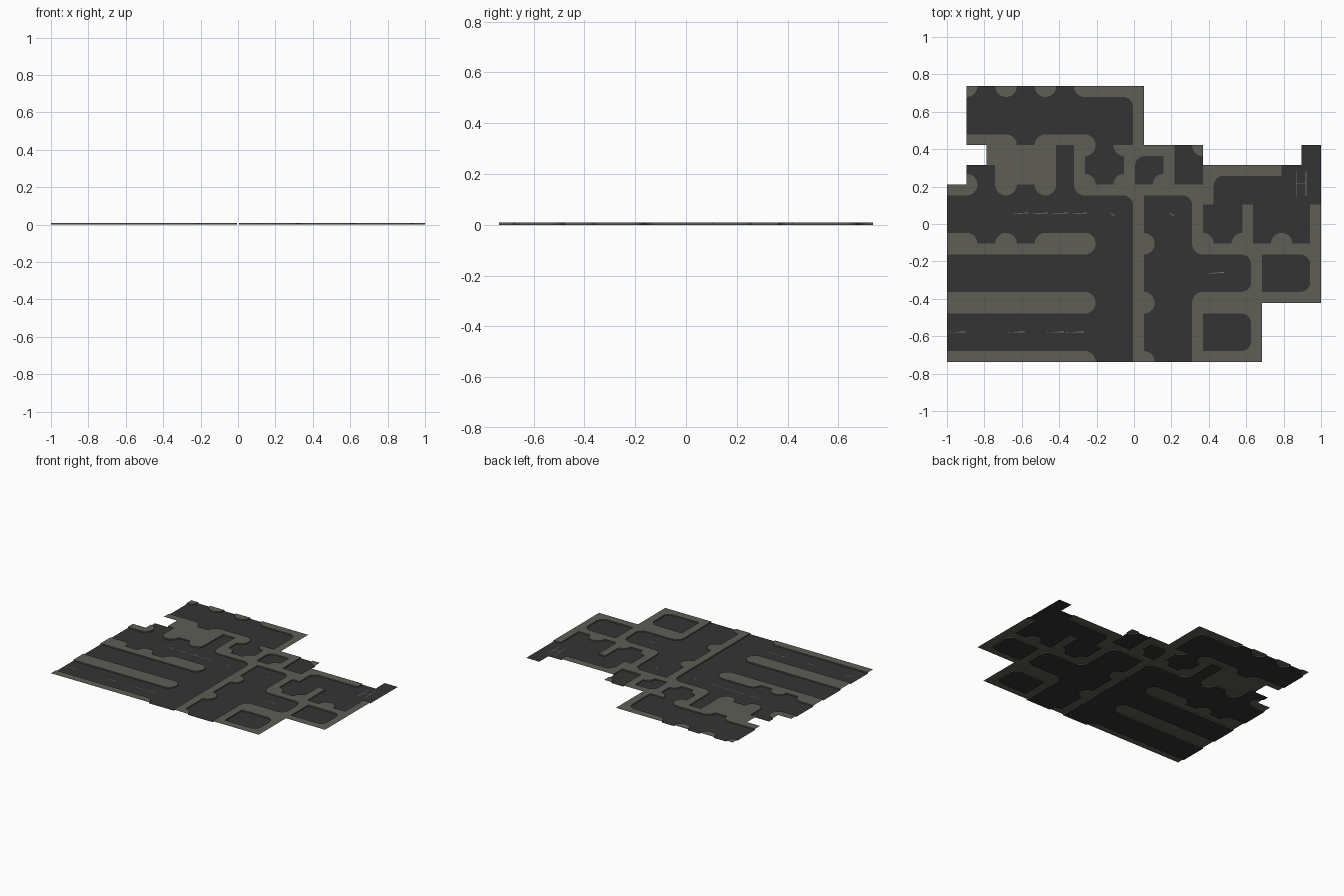
import bpy, math
from mathutils import Vector
from mathutils.geometry import delaunay_2d_cdt

if "Cube" in bpy.data.objects:
    bpy.data.objects.remove(bpy.data.objects["Cube"])

T = 2 / 19      # tile size: the plan is 19 x 14 tiles
W = 0.55        # pavement width and corner radius, in tiles
H = 0.008       # kerb height


def material(name, rgb):
    m = bpy.data.materials.new(name)
    m.diffuse_color = (*rgb, 1)
    m.use_nodes = True
    m.node_tree.nodes["Principled BSDF"].inputs["Base Color"].default_value = m.diffuse_color
    return m


ASPHALT = material("asphalt", (0.034, 0.034, 0.034))
PAVING = material("paving", (0.112, 0.112, 0.092))
PAINT = material("road_paint", (0.17, 0.17, 0.16))


def rect(a, b, c, d):
    return [(a, b), (c, b), (c, d), (a, d)]


def arc(cx, cy, r, a0, a1, n):
    return [(cx + r * math.cos(math.radians(a0 + (a1 - a0) * i / n)),
             cy + r * math.sin(math.radians(a0 + (a1 - a0) * i / n))) for i in range(n + 1)]


def disc(x, y):
    return arc(x, y, W, 0, 360, 24)[:-1]


def quarter(x, y, a):
    return [(x, y)] + arc(x, y, W, a, a + 90, 6)


def fillet(x, y, sx, sy, r=0.5):
    # paving that rounds off an inner road corner; sx, sy point into the road
    pts = [(x, y)] + [(x + sx * (r - r * math.cos(t * math.pi / 12)),
                       y + sy * (r - r * math.sin(t * math.pi / 12))) for t in range(7)]
    return pts if sx * sy < 0 else pts[::-1]


# site outline as overlapping blocks
site = [rect(*r) for r in [
    (1, 11, 10, 14), (2, 10, 13, 11), (1, 9, 19, 10), (18, 10, 19, 11),
    (0, 3, 19, 9), (0, 0, 16, 3)]]

# northern blocks
north = [rect(*r) for r in [
    (7, 14 - W, 10, 14), (10 - W, 11, 10, 14), (1, 11, 3, 11 + W), (5, 11, 7, 11 + W),
    (2, 10, 5 + W, 11), (3 - W, 9, 5 + W, 11), (7 - W, 9, 7, 11),
    (9, 9, 9 + W, 11), (9, 11 - W, 11 + W, 11), (11, 9, 11 + W, 11)]]
north += [disc(x, 14) for x in (1, 3, 5, 7)]
north += [disc(x, 11) for x in (3, 5, 7)]
north += [disc(x, 9) for x in (1, 3, 5, 7, 9, 11)]
north += [quarter(9, 11, 180), quarter(13, 11, 180),
          fillet(10 - W, 14 - W, -1, -1), fillet(9 + W, 11 - W, 1, -1)]

# western bars and central divider
west = [rect(*r) for r in [
    (0, 9 - W, 1, 9), (7, 9 - W, 13 + W, 9), (0, 6 - W, 7, 6), (0, 6, 1, 6 + W),
    (5, 6, 7, 6 + W), (0, 3 - W, 7, 3 + W), (0, 0, 7, W), (10 - W, 0, 10, 9)]]
west += [disc(x, 6) for x in (1, 3, 5, 7, 10)]
west += [disc(x, y) for x in (7, 10) for y in (0, 3)]
west += [fillet(10 - W, 9 - W, -1, -1)]

# eastern blocks
east = [rect(*r) for r in [
    (13 - W, 6, 13, 9), (13, 8, 13 + W, 10), (13, 10 - W, 17, 10), (13, 6 - W, 19, 6),
    (15, 6, 15 + W, 8), (19 - W, 3, 19, 8), (13, 3 - W, 16, 3), (13, 3, 19, 3 + W),
    (16 - W, 0, 16, 6), (13 - W, 0, 13, 3), (13 - W, 0, 16, W)]]
east += [disc(x, 6) for x in (13, 15, 17)] + [disc(13, 3)]
east += [fillet(13 - W, 9 - W, -1, -1), fillet(13 + W, 10 - W, 1, -1)]
for x in (16 - W, 19 - W):
    east += [fillet(x, 6 - W, -1, -1), fillet(x, 3 + W, -1, 1)]
east += [fillet(16 - W, 3 - W, -1, -1), fillet(16 - W, W, -1, 1)]

# overlay all outlines, then sort the pieces into road and pavement
polys = site + north + west + east
pts, loops = [], []
for p in polys:
    loops.append(list(range(len(pts), len(pts) + len(p))))
    pts += [Vector(q) for q in p]
vs, _, fs, _, _, origin = delaunay_2d_cdt(pts, [], loops, 1, 1e-4)
road, paving = [], []
for f, o in zip(fs, origin):
    if any(i < len(site) for i in o):
        (paving if any(i >= len(site) for i in o) else road).append(list(f))


def build(name, verts, faces, mat):
    me = bpy.data.meshes.new(name)
    me.from_pydata(verts, [], faces)
    me.materials.append(mat)
    ob = bpy.data.objects.new(name, me)
    bpy.context.collection.objects.link(ob)
    return ob


low = [((v.x - 9.5) * T, (v.y - 7) * T, 0) for v in vs]
high = [(x, y, H) for x, y, _ in low]


def edges(faces):
    return {(f[i], f[(i + 1) % len(f)]) for f in faces for i in range(len(f))}


# kerb walls stand wherever paving meets road
n = len(low)
road_edges = edges(road)
kerbs = [[a, b, b + n, a + n] for a, b in edges(paving) if (b, a) in road_edges]
build("road", low, road, ASPHALT)
build("pavement", low + high, [[i + n for i in f] for f in paving] + kerbs, PAVING)
for ob in bpy.context.collection.objects:   # drop unused points
    used = {i for p in ob.data.polygons for i in p.vertices}
    import bmesh
    bm = bmesh.new()
    bm.from_mesh(ob.data)
    bmesh.ops.delete(bm, geom=[v for v in bm.verts if v.index not in used], context='VERTS')
    bm.to_mesh(ob.data)
    bm.free()

# worn lane markings: thin slivers, plus bay lines in the north-east
mv, mf = [], []


def mark(*p):
    mf.append(list(range(len(mv), len(mv) + len(p))))
    mv.extend((x, y, 0.0006) for x, y in p)


dashes = [(-0.665 + 0.105 * i, 0.053) for i in range(4)]
dashes += [(x, -0.582) for x in (-1, -0.685, -0.475, -0.37)] + [(0.38, -0.265)]
for x, y in dashes:
    mark((x, y), (x + 0.1, y + 0.003), (x + 0.1, y + 0.009))
for x, y in [(-0.13, 0.06), (0.185, 0.06)]:
    mark((x, y), (x + 0.025, y - 0.02), (x + 0.025, y - 0.01))
for x in (0.865, 0.918):
    mark(*rect(x, 0.15, x + 0.004, 0.28))
mark(*rect(0.869, 0.213, 0.918, 0.217))
build("lane_markings", mv, mf, PAINT)
